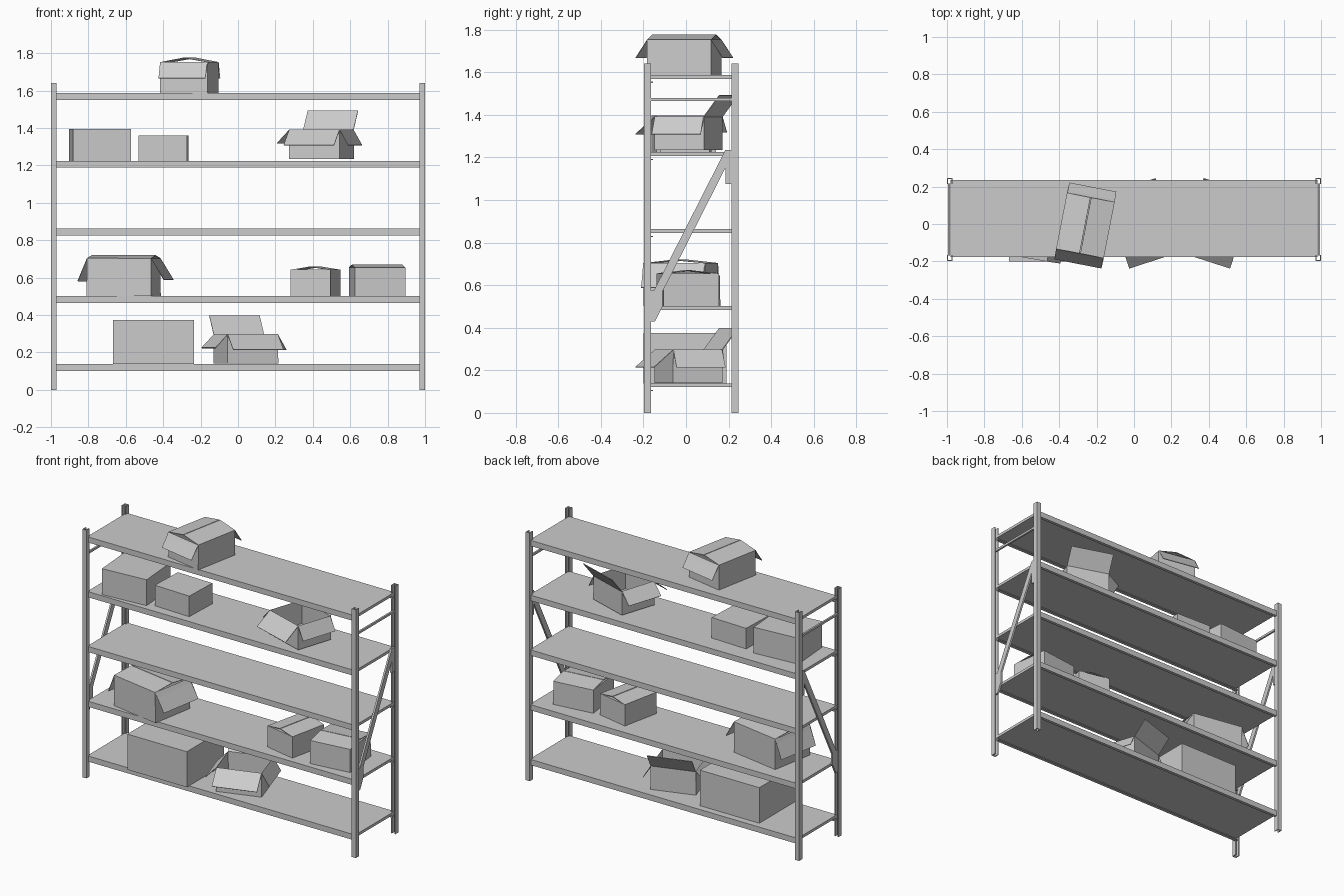
import bpy, bmesh
from math import radians
from mathutils import Vector

if "Cube" in bpy.data.objects:
    bpy.data.objects.remove(bpy.data.objects["Cube"])


def finish(name, bm):
    bmesh.ops.recalc_face_normals(bm, faces=bm.faces[:])
    mesh = bpy.data.meshes.new(name)
    bm.to_mesh(mesh)
    bm.free()
    ob = bpy.data.objects.new(name, mesh)
    bpy.context.collection.objects.link(ob)
    return ob


def extrude(name, points, vec):
    """Close a list of 3D points into a face and extrude it along vec."""
    bm = bmesh.new()
    face = bm.faces.new([bm.verts.new(p) for p in points])
    out = bmesh.ops.extrude_face_region(bm, geom=[face])
    moved = [g for g in out["geom"] if isinstance(g, bmesh.types.BMVert)]
    bmesh.ops.translate(bm, verts=moved, vec=vec)
    return finish(name, bm)


def carton(name, w, d, h, x, y, z, turn, flaps=None):
    """Cardboard box; flaps maps a side to its (outward, upward) reach."""
    bm = bmesh.new()
    corners = [(-1, -1), (1, -1), (1, 1), (-1, 1)]
    low = [bm.verts.new((a * w / 2, b * d / 2, 0)) for a, b in corners]
    top = [bm.verts.new((a * w / 2, b * d / 2, h)) for a, b in corners]
    bm.faces.new(low[::-1])
    normals = {"front": (0, -1), "right": (1, 0), "back": (0, 1), "left": (-1, 0)}
    for i, (side, n) in enumerate(normals.items()):
        j = (i + 1) % 4
        bm.faces.new((low[i], low[j], top[j], top[i]))
        if flaps and side in flaps:
            out, up = flaps[side]
            shift = Vector((n[0] * out, n[1] * out, up))
            a, b = (bm.verts.new(top[k].co + shift) for k in (i, j))
            bm.faces.new((top[i], top[j], b, a))
    if not flaps:
        bm.faces.new(top)
    ob = finish(name, bm)
    ob.location = (x, y, z)
    ob.rotation_euler.z = radians(turn)
    if flaps:
        card = ob.modifiers.new("card_thickness", "SOLIDIFY")
        card.thickness = 0.004
        card.offset = 0
    return ob


# Shelves: inverted trays with folded front and back lips
LEVELS = [0.139 + 0.362 * i for i in range(5)]
YF, YB = -0.176, 0.235
for i, t in enumerate(LEVELS):
    b = t - 0.037
    profile = [(YF, t), (YB, t), (YB, b), (YB - .02, b), (YB - .02, b + .005),
               (YB - .005, b + .005), (YB - .005, t - .018), (YF + .005, t - .018),
               (YF + .005, b + .005), (YF + .02, b + .005), (YF + .02, b), (YF, b)]
    extrude(f"shelf_{i + 1}", [(-0.98, y, z) for y, z in profile], (1.96, 0, 0))

# Frame ends: channel posts, top rung and diagonal brace
BRACE = [(-.168, .43), (-.145, .43), (-.11, .5), (-.11, .57), (.185, 1.15),
         (.185, 1.075), (.217, 1.075), (.217, 1.235), (.185, 1.235), (-.15, .575), (-.168, .575)]
RUNG = [(-.168, 1.464), (.217, 1.464), (.217, 1.478), (-.168, 1.478)]
for sx, end in ((-1, "left"), (1, "right")):
    for y0, sy, row in ((-0.198, 1, "front"), (0.247, -1, "back")):
        channel = [(1, 0), (1, .033), (.994, .033), (.994, .006),
                   (.976, .006), (.976, .033), (.97, .033), (.97, 0)]
        extrude(f"{end}_{row}_post", [(sx * x, y0 + sy * y, 0) for x, y in channel],
                (0, 0, 1.64))
    extrude(f"{end}_brace", [(sx * .995, y, z) for y, z in BRACE], (-sx * .012, 0, 0))
    extrude(f"{end}_top_rung", [(sx * .995, y, z) for y, z in RUNG], (-sx * .012, 0, 0))

# Closed cartons
carton("large_closed_carton", .435, .39, .235, -.452, -.005, LEVELS[0], 0)
carton("medium_closed_carton", .311, .28, .171, -.738, -.01, LEVELS[3], 4.5)
carton("small_closed_carton", .258, .23, .136, -.398, 0, LEVELS[3], -2)

# Wide-open cartons
OPEN = {"front": (.095, -.082), "right": (.047, -.083),
        "back": (.077, .101), "left": (.068, -.072)}
carton("bottom_open_carton", .283, .242, .155, .042, .012, LEVELS[0] + .002, 18, OPEN)
carton("upper_open_carton", .283, .242, .155, .446, .012, LEVELS[3] + .011, -18, OPEN)

# Half-shut cartons: two flaps meet as a low roof
carton("top_half_shut_carton", .256, .305, .163, -.26, -.008, LEVELS[4] + .002, -11,
       {"left": (-.126, .023), "right": (-.126, .023),
        "front": (.055, -.085), "back": (.055, -.085)})
carton("lower_half_shut_carton", .348, .292, .2, -.611, -.025, LEVELS[1] + .002, -10,
       {"front": (-.144, .015), "back": (-.144, .015),
        "left": (.05, -.122), "right": (.07, -.115)})
carton("small_half_shut_carton", .215, .256, .138, .414, .012, LEVELS[1] + .002, -12,
       {"left": (-.105, .017), "right": (-.105, .017),
        "front": (-.1, 0), "back": (-.1, 0)})
carton("end_half_shut_carton", .27, .26, .15, .7435, .008, LEVELS[1] + .002, 7,
       {"front": (-.128, .015), "back": (-.128, .015),
        "left": (-.1, 0), "right": (-.1, 0)})
